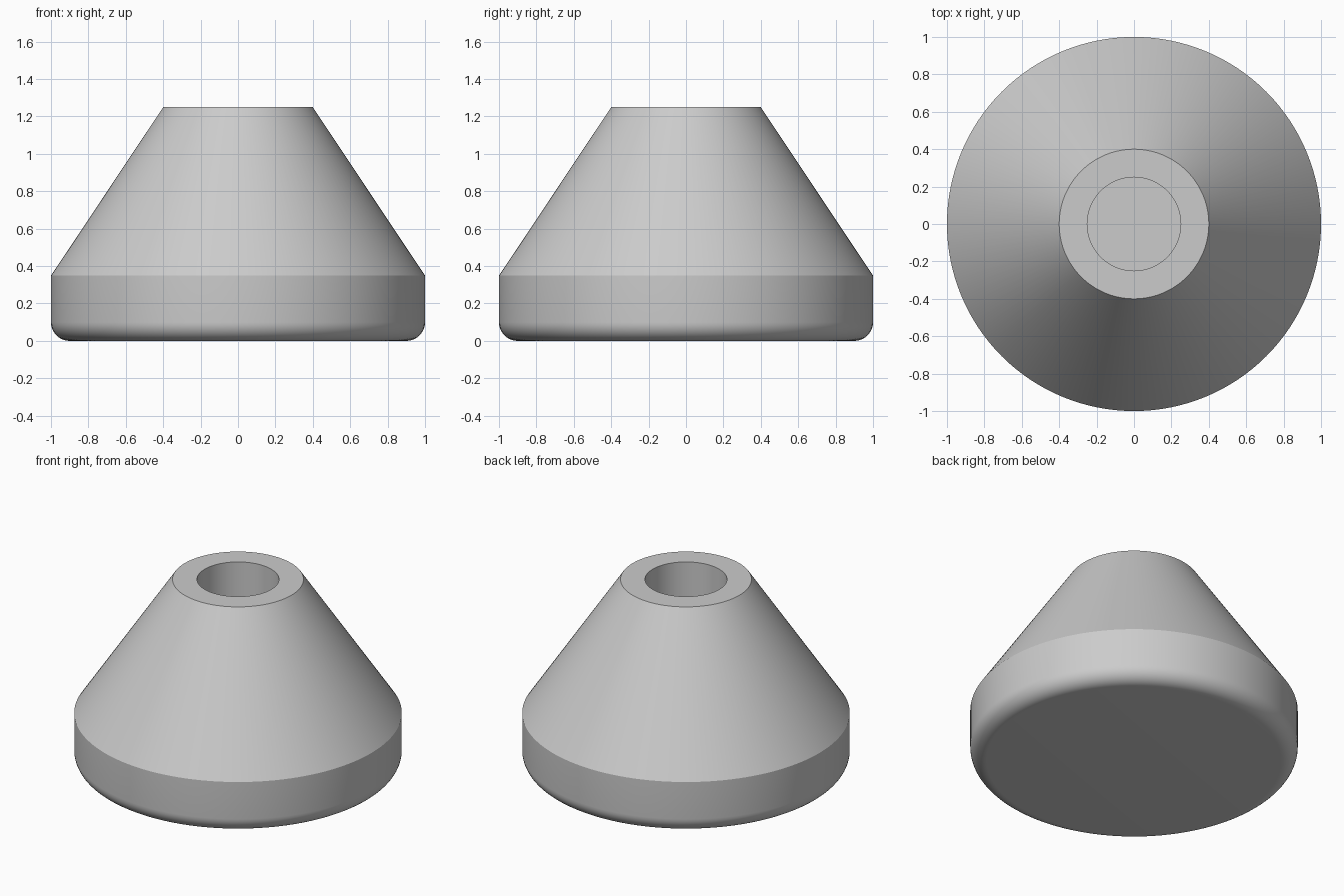
import bpy, bmesh
from math import sin, cos, pi, radians

cube = bpy.data.objects.get("Cube")
if cube:
    bpy.data.objects.remove(cube, do_unlink=True)

# Plain grey material
grey = bpy.data.materials.new("plain grey")
grey.use_nodes = True
colour = (0.6, 0.6, 0.6, 1)
grey.diffuse_color = colour
grey.node_tree.nodes["Principled BSDF"].inputs["Base Color"].default_value = colour

FILLET = 0.1
HOLE = 0.25
HOLE_FLOOR = 0.35
TOP = 1.25

# Half section: flat base, rounded lower rim, straight band, cone, blind hole
steps = 10
rim = [(1 - FILLET + FILLET * sin(a), FILLET - FILLET * cos(a))
       for a in (i * pi / 2 / steps for i in range(steps + 1))]
profile = rim + [(1, 0.35), (0.4, TOP), (HOLE, TOP), (HOLE, HOLE_FLOOR)]


def lathe(name, section, segments=128):
    """Turn a section about z and cap its two open ends."""
    bm = bmesh.new()
    rings = []
    for r, z in section:
        rings.append([bm.verts.new((r * cos(2 * pi * i / segments),
                                    r * sin(2 * pi * i / segments), z))
                      for i in range(segments)])
    for low, high in zip(rings, rings[1:]):
        for i in range(segments):
            j = (i + 1) % segments
            bm.faces.new((low[i], low[j], high[j], high[i]))
    bm.faces.new(rings[0][::-1])
    bm.faces.new(rings[-1])
    mesh = bpy.data.meshes.new(name)
    bm.to_mesh(mesh)
    bm.free()
    obj = bpy.data.objects.new(name, mesh)
    bpy.context.collection.objects.link(obj)
    return obj


# Conical foot
foot = lathe("conical_foot", profile)
foot.data.materials.append(grey)
bpy.ops.object.select_all(action="DESELECT")
foot.select_set(True)
bpy.context.view_layer.objects.active = foot
bpy.ops.object.shade_smooth_by_angle(angle=radians(25))
